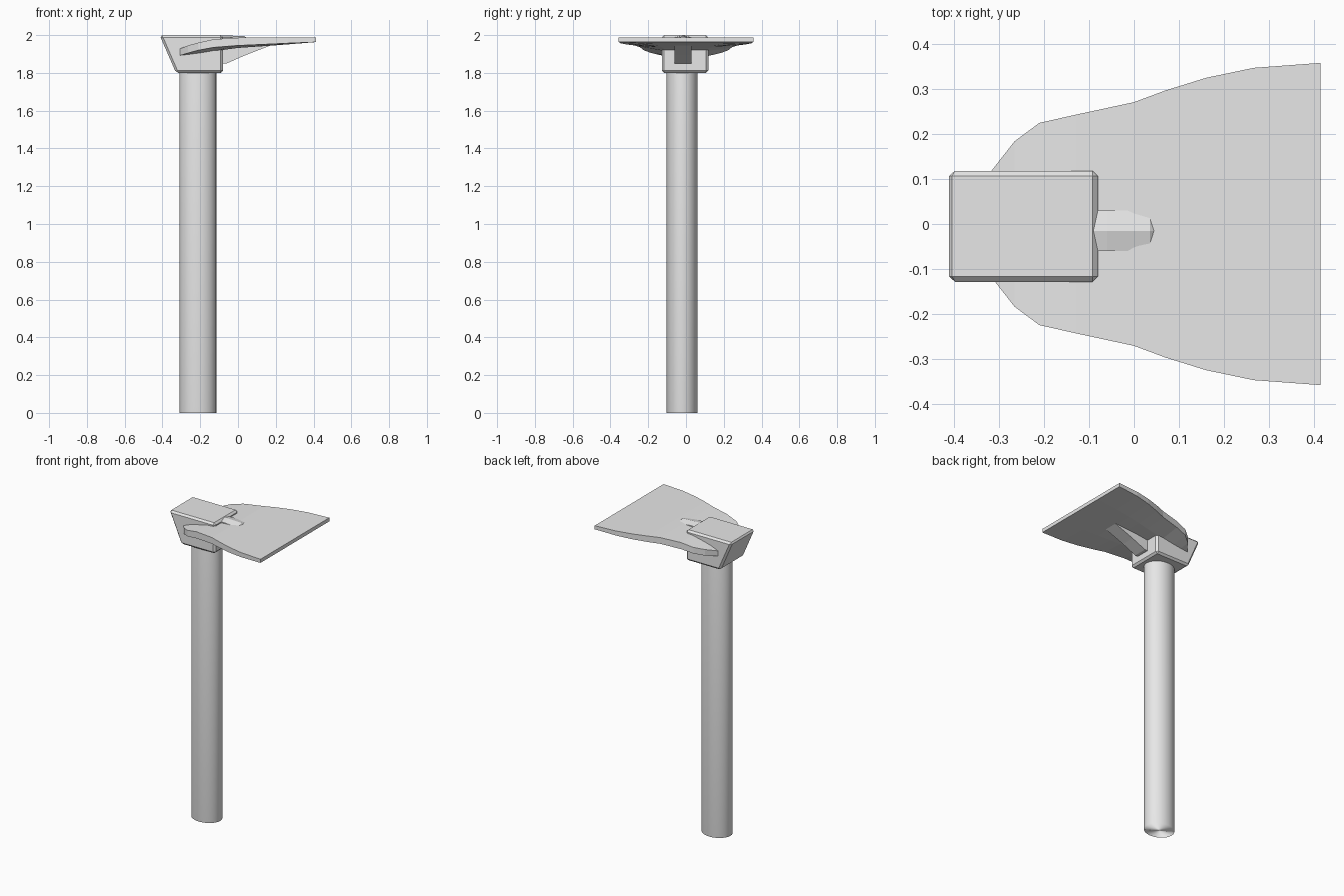
import bpy, bmesh

cube = bpy.data.objects.get("Cube")
if cube:
    bpy.data.objects.remove(cube, do_unlink=True)

grey = bpy.data.materials.new("light grey")
grey.use_nodes = True
colour = (0.8, 0.8, 0.8, 1)
grey.diffuse_color = colour
grey.node_tree.nodes["Principled BSDF"].inputs["Base Color"].default_value = colour


def loft(name, rings):
    """Join equal-length rings of points into a capped solid."""
    bm = bmesh.new()
    loops = [[bm.verts.new(p) for p in ring] for ring in rings]
    n = len(loops[0])
    for a, b in zip(loops, loops[1:]):
        for i in range(n):
            j = (i + 1) % n
            bm.faces.new((a[i], a[j], b[j], b[i]))
    bm.faces.new(loops[0])
    bm.faces.new(loops[-1])
    bmesh.ops.recalc_face_normals(bm, faces=bm.faces)
    mesh = bpy.data.meshes.new(name)
    bm.to_mesh(mesh)
    bm.free()
    obj = bpy.data.objects.new(name, mesh)
    bpy.context.collection.objects.link(obj)
    mesh.materials.append(grey)
    return obj


# Oval handle, smooth right over its ends
bpy.ops.mesh.primitive_cylinder_add(vertices=24, radius=1, depth=1.82,
                                    location=(-0.212, -0.02, 0.91))
handle = bpy.context.object
handle.name = "handle"
handle.scale = (0.098, 0.082, 1)
handle.data.materials.append(grey)
bpy.ops.object.shade_smooth()

# Head block with slanted back and chamfered edges
profile = [(-0.415, 2.0), (-0.08, 2.0), (-0.08, 1.8), (-0.328, 1.8)]
head = loft("head_block", [[(x, y, z) for x, z in profile] for y in (-0.128, 0.118)])
bevel = head.modifiers.new("chamfer", "BEVEL")
bevel.width = 0.012
bevel.segments = 1

# Flared blade: x, half width, top z, rim underside z, middle underside z
stations = [
    (-0.322, 0.11, 1.922, 1.888, 1.882),
    (-0.265, 0.183, 1.945, 1.905, 1.89),
    (-0.21, 0.224, 1.96, 1.92, 1.90),
    (-0.13, 0.242, 1.978, 1.935, 1.915),
    (0.0, 0.27, 1.986, 1.945, 1.932),
    (0.07, 0.296, 1.987, 1.948, 1.937),
    (0.16, 0.324, 1.987, 1.952, 1.943),
    (0.265, 0.346, 1.987, 1.957, 1.951),
    (0.413, 0.357, 1.987, 1.963, 1.963),
]
rings = []
for x, w, top, rim, mid in stations:
    rings.append([(x, -w, top), (x, w, top), (x, w, rim),
                  (x, w * 0.45, mid), (x, -w * 0.45, mid), (x, -w, rim)])
loft("blade", rings)

# Tapering brace with a low ridge, joining blade and head
brace = [(-0.10, 1.85, 1.988, 1.998), (-0.06, 1.85, 1.988, 1.998),
         (0.035, 1.892, 1.982, 1.994), (0.045, 1.896, 1.975, 1.986),
         (0.17, 1.944, 1.96, 1.965)]
loft("brace", [[(x, -0.06, low), (x, 0.03, low), (x, 0.03, side),
                (x, -0.015, ridge), (x, -0.06, side)]
               for x, low, side, ridge in brace])
